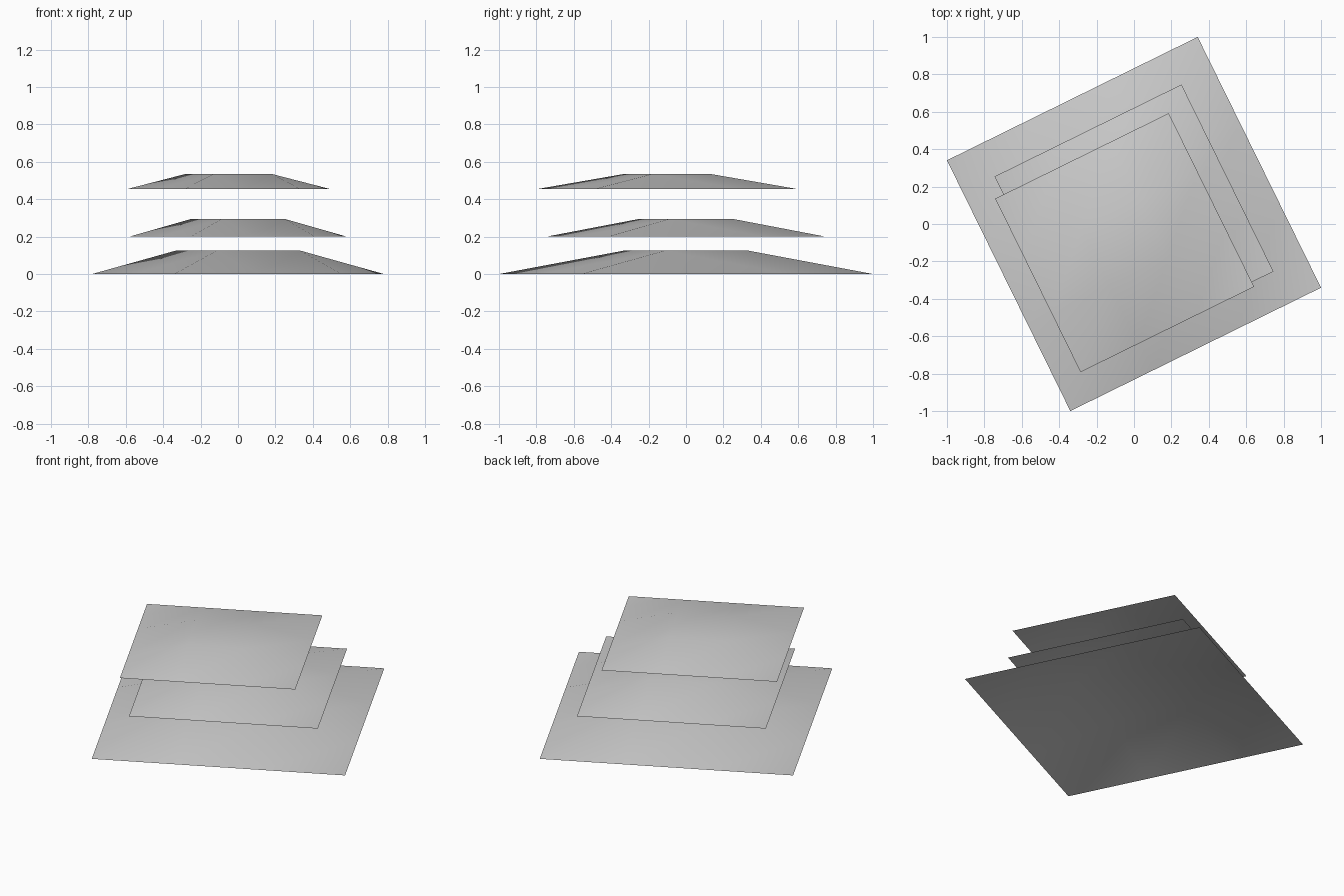
import bpy
import bmesh
from math import radians
from mathutils import Matrix

cube = bpy.data.objects.get("Cube")
if cube:
    bpy.data.objects.remove(cube, do_unlink=True)

GREY = (0.6, 0.6, 0.6, 1.0)
grey = bpy.data.materials.new("plain grey")
grey.use_nodes = True
grey.diffuse_color = GREY
grey.node_tree.nodes["Principled BSDF"].inputs["Base Color"].default_value = GREY


def raised_sheet(name, half, centre, bottom, rise):
    """Square sheet of 3 x 3 cells whose four inner corners are lifted."""
    bm = bmesh.new()
    step = half * 2 / 3
    rows = []
    for j in range(4):
        rows.append([bm.verts.new((i * step - half, j * step - half,
                                   rise if i in (1, 2) and j in (1, 2) else 0))
                     for i in range(4)])
    # Every cell is split along the same diagonal
    for j in range(3):
        for i in range(3):
            a, b = rows[j][i], rows[j][i + 1]
            c, d = rows[j + 1][i + 1], rows[j + 1][i]
            bm.faces.new((a, b, c))
            bm.faces.new((a, c, d))
    place = Matrix.Translation((*centre, bottom)) @ Matrix.Rotation(radians(26.2), 4, "Z")
    bm.transform(place)
    for face in bm.faces:
        face.smooth = True
    mesh = bpy.data.meshes.new(name)
    bm.to_mesh(mesh)
    bm.free()
    mesh.materials.append(grey)
    obj = bpy.data.objects.new(name, mesh)
    bpy.context.collection.objects.link(obj)
    return obj


# Three floating tiers, the top one shifted
raised_sheet("lower_tier", 0.747, (0, 0), 0, 0.125)
raised_sheet("middle_tier", 0.557, (0, 0), 0.2, 0.095)
raised_sheet("upper_tier", 0.517, (-0.05, -0.1), 0.455, 0.08)
